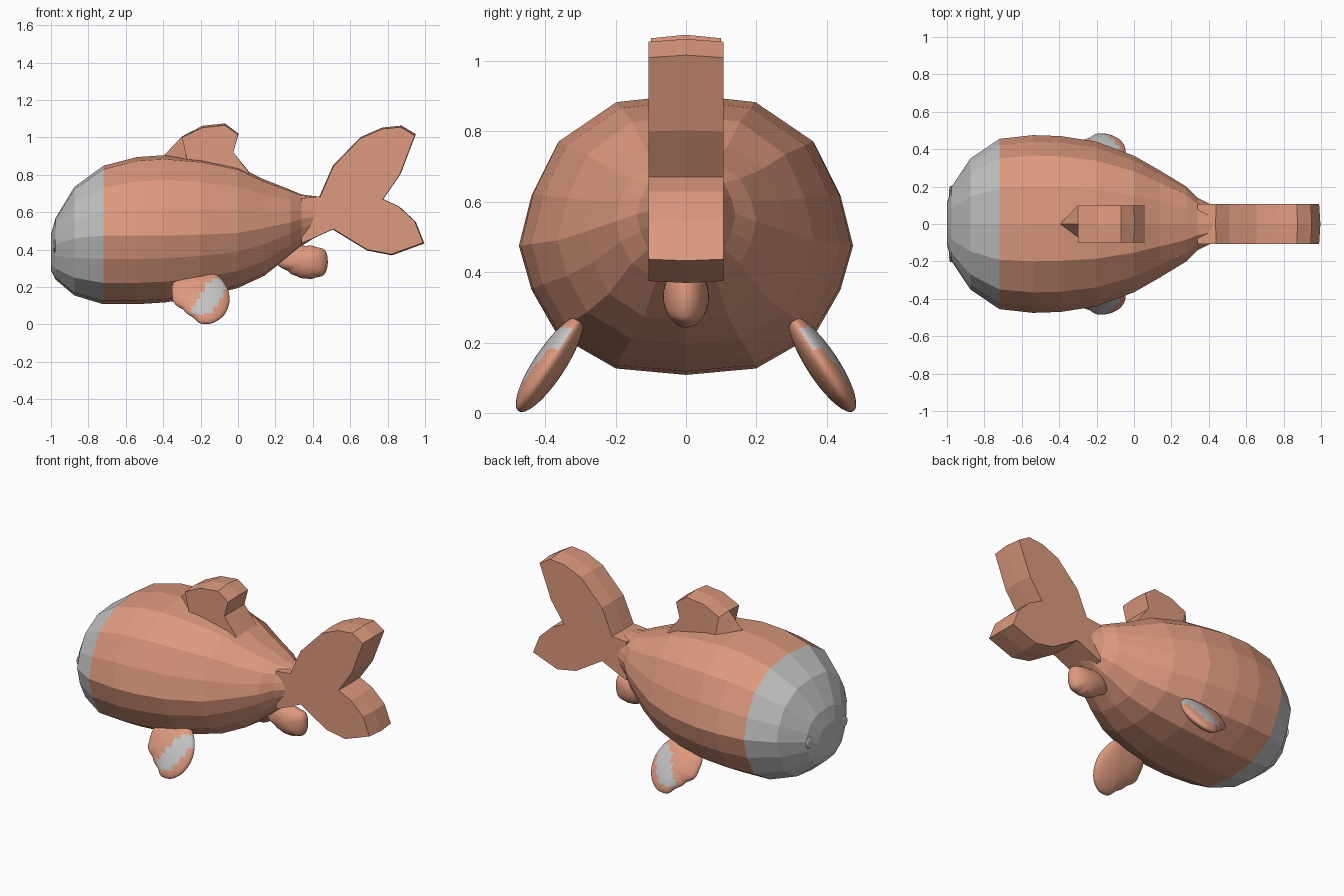
import bpy, bmesh, math
from mathutils import Vector

if "Cube" in bpy.data.objects:
    bpy.data.objects.remove(bpy.data.objects["Cube"], do_unlink=True)


def material(name, rgb):
    m = bpy.data.materials.new(name)
    m.use_nodes = True
    m.diffuse_color = (*rgb, 1)
    m.node_tree.nodes["Principled BSDF"].inputs["Base Color"].default_value = (*rgb, 1)
    return m


SALMON = material("salmon", (0.72, 0.32, 0.21))
GREY = material("light grey", (0.55, 0.55, 0.55))


def finish(bm, name, smooth=False):
    bmesh.ops.recalc_face_normals(bm, faces=bm.faces)
    for f in bm.faces:
        f.smooth = smooth
    mesh = bpy.data.meshes.new(name)
    bm.to_mesh(mesh)
    bm.free()
    mesh.materials.append(SALMON)
    mesh.materials.append(GREY)
    ob = bpy.data.objects.new(name, mesh)
    bpy.context.collection.objects.link(ob)
    return ob


def loft(bm, rings):
    """Skin closed rings of equal length and cap both ends."""
    rows = [[bm.verts.new(p) for p in ring] for ring in rings]
    for a, b in zip(rows, rows[1:]):
        for i in range(len(a)):
            j = (i + 1) % len(a)
            bm.faces.new((a[i], a[j], b[j], b[i]))
    bm.faces.new(rows[0])
    bm.faces.new(rows[-1][::-1])


def slab(name, outline, half, middle):
    """Thick fin: two flat sides and a slightly proud middle seam."""
    bm = bmesh.new()
    loft(bm, [[(x, -half, z) for x, z in outline],
              [(x, 0, z) for x, z in middle],
              [(x, half, z) for x, z in outline]])
    return finish(bm, name)


def pod(name, centre, radii, half, lean=0.0, patch=None):
    """Rounded paddle whose outline is given by radii at even angles."""
    bm = bmesh.new()
    bmesh.ops.create_cube(bm, size=2)
    bmesh.ops.subdivide_edges(bm, edges=bm.edges, cuts=15, use_grid_fill=True)
    side = 1 if centre[1] >= 0 else -1
    normal = Vector((0, side, lean)).normalized()
    n = len(radii)
    outer = set()
    for f in bm.faces:
        if f.calc_center_median().y * side > 0:
            outer.add(f)
    for v in bm.verts:
        # even out the cube grid before rounding it
        p = Vector([math.tan(c * math.pi / 4) for c in v.co]).normalized()
        t = (math.atan2(p.z, p.x) % math.tau) / math.tau * n
        i, f = int(t) % n, t % 1
        f = f * f * (3 - 2 * f)
        r = radii[i] * (1 - f) + radii[(i + 1) % n] * f
        x, z = p.x * r, p.z * r
        v.co = Vector(centre) + Vector((x, -z * lean * side, z)) + normal * (p.y * side * half)
    if patch:
        for f in outer:
            c = f.calc_center_median()
            f.material_index = int(patch(c.x, c.z))
    return finish(bm, name, True)


# Body: x, top, middle, bottom, half width
stations = [
    (-1.0, .48, .40, .29, .11), (-.975, .57, .43, .24, .20),
    (-.875, .735, .46, .155, .35), (-.72, .848, .475, .108, .455),
    (-.54, .895, .475, .108, .475), (-.39, .905, .475, .118, .47),
    (-.2, .887, .48, .145, .44), (0, .845, .49, .195, .365),
    (.14, .775, .515, .26, .285), (.28, .72, .545, .37, .20),
    (.34, .695, .565, .42, .14), (.42, .685, .575, .47, .10)]
arc = [(0, 1), (.42, .95), (.77, .69), (.925, .34), (1, 0)]
section = arc + [(y, -z) for y, z in arc[-2::-1]]
section += [(-y, z) for y, z in section[-2:0:-1]]
bm = bmesh.new()
loft(bm, [[(x, y * w, m + z * ((t - m) if z > 0 else (m - b))) for y, z in section]
          for x, t, m, b, w in stations])
for f in bm.faces:
    f.material_index = int(f.calc_center_median().x < -.72)
finish(bm, "body")

# Tail: forked slab growing out of the narrow end of the body
tail = [(.34, .675), (.44, .685), (.51, .845), (.655, .995), (.77, 1.045), (.87, 1.055),
        (.945, 1.01), (.865, .8), (.775, .67), (.86, .63), (.945, .55), (.99, .437),
        (.82, .375), (.69, .4), (.51, .51), (.4, .46), (.34, .435)]
hub = Vector((.66, .65))
seam = [tuple(hub + (Vector(p) - hub) * 1.02) for p in tail]
slab("tail_fin", tail, .107, seam)

# Dorsal fin: its seam runs forward into a point on the back
dorsal = [(-.27, .87), (-.3, 1.0), (-.19, 1.052), (-.07, 1.065), (0, 1.015),
          (-.025, .92), (.06, .81), (-.1, .74), (-.25, .74)]
ridge = [(-.395, .905), (-.3, 1.005), (-.19, 1.062), (-.07, 1.075), (.003, 1.02),
         (-.025, .92), (.06, .815), (-.1, .74), (-.25, .74)]
slab("dorsal_fin", dorsal, .1, ridge)


# Side fins with a stepped light patch on the outer face
def zigzag(x, z):
    step = math.floor((z - .06) / .04) * .026
    return .055 < z < .245 and -.25 + step < x < -.13 + step


paddle = [.145, .145, .15, .135, .145, .18, .16, .115, .107, .13, .138, .143]
for name, s in (("left_side_fin", 1), ("right_side_fin", -1)):
    pod(name, (-.19, .39 * s, .135), paddle, .045, .66, zigzag)

# Small rounded fin under the tail
pod("lower_fin", (.36, 0, .33), [.12, .125, .1, .09, .11, .15, .15, .1, .085, .085, .095, .12], .065)

# Eyes: shallow discs on the face
for name, s in (("back_eye", 1), ("front_eye", -1)):
    bm = bmesh.new()
    bmesh.ops.create_uvsphere(bm, u_segments=12, v_segments=8, radius=.035)
    for v in bm.verts:
        v.co = Vector((v.co.x * .25 - .98, v.co.y + .17 * s, v.co.z + .42))
    for f in bm.faces:
        f.material_index = 1
    finish(bm, name, True)
